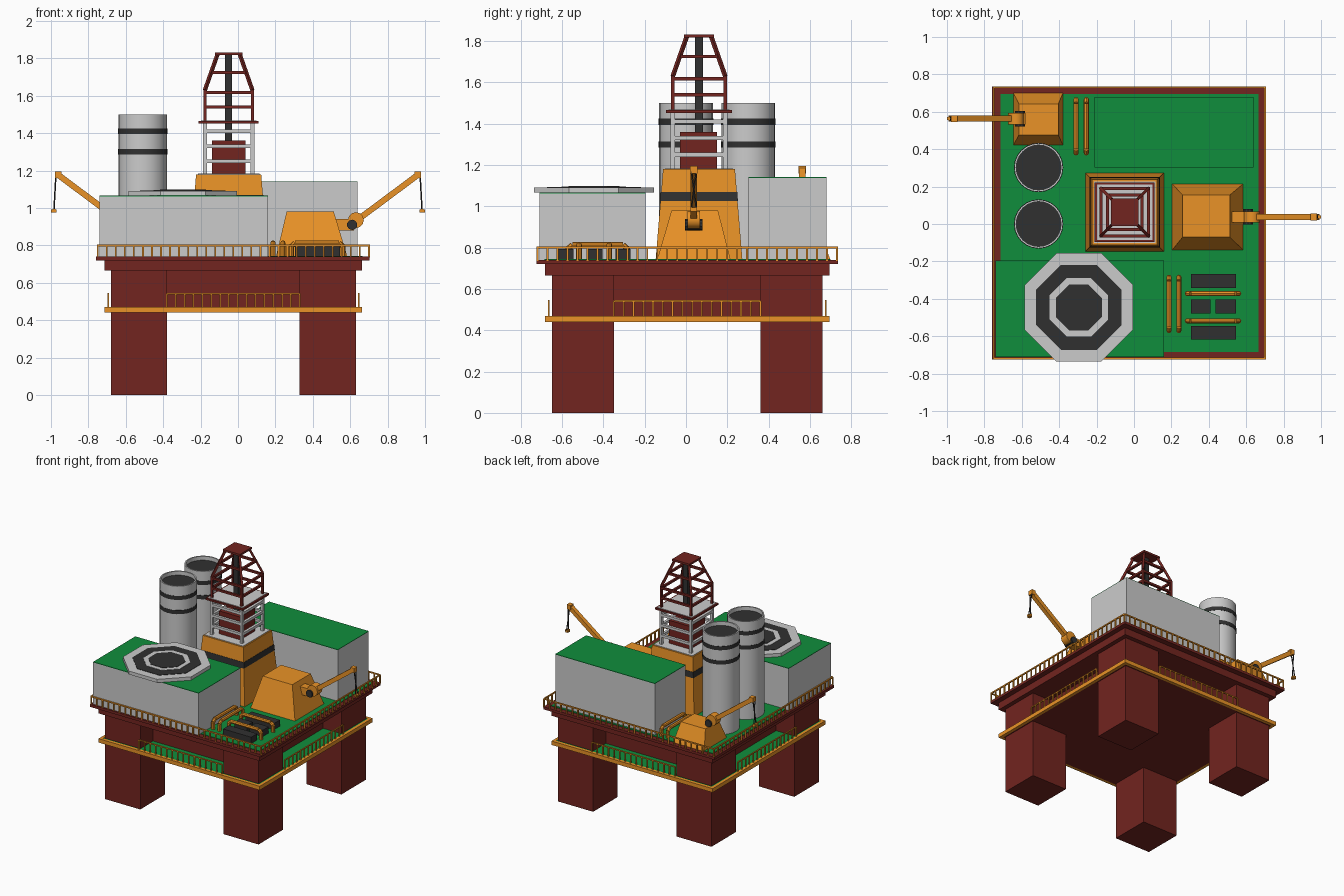
import bpy, bmesh, math
from mathutils import Vector, Matrix

if "Cube" in bpy.data.objects:
    bpy.data.objects.remove(bpy.data.objects["Cube"])


def colour(name, r, g, b):
    m = bpy.data.materials.new(name)
    m.diffuse_color = (r, g, b, 1)
    m.use_nodes = True
    m.node_tree.nodes["Principled BSDF"].inputs["Base Color"].default_value = m.diffuse_color
    return m


RED = colour("dark_red", 0.17, 0.018, 0.014)
ORANGE = colour("orange", 0.82, 0.29, 0.02)
GREEN = colour("green", 0.005, 0.27, 0.045)
DARK = colour("charcoal", 0.03, 0.03, 0.03)
GREY = None


def finish(name, bm, mat, smooth=False):
    bmesh.ops.recalc_face_normals(bm, faces=bm.faces)
    me = bpy.data.meshes.new(name)
    bm.to_mesh(me)
    bm.free()
    ob = bpy.data.objects.new(name, me)
    bpy.context.collection.objects.link(ob)
    if mat:
        me.materials.append(mat)
    if smooth:
        bpy.ops.object.select_all(action='DESELECT')
        ob.select_set(True)
        bpy.context.view_layer.objects.active = ob
        bpy.ops.object.shade_smooth_by_angle(angle=math.radians(35))
    return ob


def box(name, x0, x1, y0, y1, z0, z1, mat=GREY):
    return frustum(name, (x0, x1, y0, y1), (x0, x1, y0, y1), z0, z1, mat)


def frustum(name, low, top, z0, z1, mat):
    bm = bmesh.new()
    loops = [[bm.verts.new((r[i], r[j], z)) for i, j in ((0, 2), (1, 2), (1, 3), (0, 3))]
             for r, z in ((low, z0), (top, z1))]
    for loop in loops:
        bm.faces.new(loop)
    for i in range(4):
        k = (i + 1) % 4
        bm.faces.new((loops[0][i], loops[0][k], loops[1][k], loops[1][i]))
    return finish(name, bm, mat)


def square(cx, cy, h):
    return cx - h, cx + h, cy - h, cy + h


def rods(name, segments, width, mat, sides=4):
    """Bars between point pairs, all in one mesh."""
    bm = bmesh.new()
    r = width / 2 * (math.sqrt(2) if sides == 4 else 1)
    for p, q in segments:
        p, q = Vector(p), Vector(q)
        d = q - p
        spin = Matrix.Rotation(math.pi / 4 if sides == 4 else 0, 4, 'Z')
        mat4 = Matrix.Translation((p + q) / 2) @ d.to_track_quat('Z', 'Y').to_matrix().to_4x4() @ spin
        bmesh.ops.create_cone(bm, cap_ends=True, segments=sides, radius1=r, radius2=r,
                              depth=d.length, matrix=mat4)
    return finish(name, bm, mat, sides > 4)


def lathe(name, profile, x, y, sides, mat, smooth=True, turn=0.0):
    """Closed-ended turned shape from (radius, z) points."""
    bm = bmesh.new()
    rings = [[bm.verts.new((x + r * math.cos(turn + i * math.tau / sides),
                            y + r * math.sin(turn + i * math.tau / sides), z))
              for i in range(sides)] for r, z in profile]
    for a, b in zip(rings, rings[1:]):
        for i in range(sides):
            k = (i + 1) % sides
            bm.faces.new((a[i], a[k], b[k], b[i]))
    bm.faces.new(rings[0])
    bm.faces.new(rings[-1])
    return finish(name, bm, mat, smooth)


def fence(p, q, z0, z1, step):
    p, q = Vector((*p, 0)), Vector((*q, 0))
    n = round((q - p).length / step)
    up0, up1 = Vector((0, 0, z0)), Vector((0, 0, z1))
    pts = [p.lerp(q, i / n) for i in range(n + 1)]
    return [(a + up0, a + up1) for a in pts] + [(p + up1, q + up1)]


CX, CY = -0.025, 0.006

# legs
for sx in (-1, 1):
    for sy in (-1, 1):
        x, y = CX + sx * 0.505, CY + sy * 0.505
        box(f"leg_{sx}_{sy}", x - .15, x + .15, y - .15, y + .15, 0, 0.67, RED)

# lower walkway: red plate, orange rim, green floor
o, i = 0.688, 0.665
box("lower_plate", *square(CX, CY, i), 0.44, 0.465, RED)
for s in (-1, 1):
    a, b = sorted((s * i, s * o))
    box("rim_x", CX + a, CX + b, CY - o, CY + o, 0.44, 0.47, ORANGE)
    box("rim_y", CX - i, CX + i, CY + a, CY + b, 0.44, 0.47, ORANGE)
box("lower_floor", *square(CX, CY, i), 0.465, 0.469, GREEN)
box("inner_hull", *square(CX, CY, 0.50), 0.469, 0.67, RED)

# main deck
box("deck_beam", *square(CX, CY, 0.688), 0.665, 0.72, RED)
box("deck_plate", *square(CX - .003, CY, 0.73), 0.72, 0.74, RED)
box("deck_floor", *square(CX, CY, 0.69), 0.74, 0.744, GREEN)

# railings
low, high = [], []
for s in (-1, 1):
    low += fence((CX - .355, CY + s * .67), (CX + .355, CY + s * .67), .465, .542, .047)
    low += fence((CX + s * .67, CY - .355), (CX + s * .67, CY + .355), .465, .542, .047)
    e = .725
    high += fence((CX - e, CY + s * e), (CX + e, CY + s * e), .735, .8, .048)
    high += fence((CX + s * e, CY - e), (CX + s * e, CY + e), .735, .8, .048)
rods("lower_railing", low, 0.008, ORANGE)
rods("deck_railing", high, 0.009, ORANGE)

# accommodation blocks with green roofs
for name, r, z in (("front_block", (-.74, .16, -.71, -.195), 1.062),
                   ("rear_block", (-.21, .64, .303, .68), 1.138)):
    box(name, *r, 0.74, z)
    box(name + "_roof", *r, z, z + .004, GREEN)

# octagonal landing pad with painted rings
k = 1 / math.cos(math.pi / 8)
for n, (a, z0, z1, m) in enumerate(((.29, 1.066, 1.092, GREY), (.228, 1.09, 1.0945, DARK),
                                    (.156, 1.09, 1.097, GREY), (.123, 1.09, 1.0995, DARK))):
    lathe(f"landing_pad_{n}", [(a * k, z0), (a * k, z1)], -.295, -.446, 8, m, False, math.pi / 8)

# silos with dark bands and recessed tops
for y in (0.0, 0.302):
    lathe("silo", [(.13, .74), (.13, 1.5), (.12, 1.5), (.12, 1.465)], -.51, y, 24, GREY)
    lathe("silo_top", [(.12, 1.462), (.12, 1.47)], -.51, y, 24, DARK)
    for z in (1.285, 1.395):
        r = .132
        lathe("silo_band", [(.129, z), (r, z), (r, z + .03), (.129, z + .03)], -.51, y, 24, DARK)

# derrick base
TX, TY = -.05, .063
frustum("derrick_base", square(TX, TY, .21), square(TX, TY, .174), .74, 1.18, ORANGE)
frustum("derrick_base_band", square(TX, TY, .1885), square(TX, TY, .185), 1.025, 1.07, DARK)
box("derrick_base_cap", *square(TX, TY, .165), 1.178, 1.184)
box("derrick_core", *square(TX, TY - .003, .09), 1.18, 1.36, RED)
box("derrick_column", *square(TX, TY, .019), 1.36, 1.825, DARK)


# lattice: square hoops and corner posts from (half width, z) levels
def ring(h, z):
    return [Vector((TX + a * h, TY + b * h, z)) for a, b in ((-1, -1), (1, -1), (1, 1), (-1, 1))]


def lattice(name, posts, hoops, width, mat):
    segs = []
    for a, b in zip(posts, posts[1:]):
        segs += list(zip(ring(*a), ring(*b)))
    for h in hoops:
        c = ring(*h)
        segs += [(c[n], c[(n + 1) % 4]) for n in range(4)]
    rods(name, segs, width, mat)


lattice("derrick_lower_frame", [(.127, 1.18), (.127, 1.455)],
        [(.127, 1.25), (.127, 1.33), (.127, 1.41)], .02, GREY)
box("derrick_platform", *square(TX, TY, .16), 1.453, 1.466, RED)
box("derrick_platform_floor", *square(TX, TY, .148), 1.466, 1.469)
lattice("derrick_upper_frame", [(.127, 1.465), (.127, 1.63), (.06, 1.82)],
        [(.127, 1.54), (.127, 1.617), (.093, 1.725)], .016, RED)
box("derrick_crown", *square(TX, TY, .073), 1.817, 1.832, RED)


# crane head and boom, pointing along s on the x axis
def crane(tag, s, y, inner):
    def pt(x, dy, z):
        return s * x, y + dy, z
    rods(tag + "_mount", [(pt(inner, 0, .91), pt(.62, 0, .91))], .06, ORANGE)
    rods(tag + "_hub", [(pt(.63, -.03, .935), pt(.63, .03, .935))], .085, ORANGE, 12)
    rods(tag + "_drum", [(pt(.61, -.042, .91), pt(.61, .042, .91))], .055, DARK, 10)
    rods(tag + "_boom", [(pt(.63, 0, .93), pt(.955, 0, 1.172))], .032, ORANGE)
    rods(tag + "_boom_tip", [(pt(.945, 0, 1.178), pt(.978, 0, 1.178))], .036, ORANGE)
    rods(tag + "_cable", [(pt(.974, d, 1.17), pt(.984, -d, .99)) for d in (-.012, .012)], .006, DARK)
    rods(tag + "_hook", [(pt(.984, -.016, .985), pt(.984, .016, .985))], .018, ORANGE)
    rods(tag + "_hook_plate", [(pt(.97, 0, .985), pt(1.0, 0, .985))], .016, ORANGE)


frustum("right_crane_base", (.203, .585, -.14, .216), (.26, .512, -.07, .155), .74, .98, ORANGE)
crane("right_crane", 1, .038, .5)
frustum("left_crane_base", (-.645, -.38, .422, .7), (-.615, -.405, .477, .642), .74, .885, ORANGE)
crane("left_crane", -1, .563, .58)

# bent deck pipes
pipes = [((x, -.285), (x, -.57)) for x in (.187, .24)]
pipes += [((x, .665), (x, .38)) for x in (-.31, -.255)]
pipes += [((.285, y), (.56, y)) for y in (-.372, -.518)]
for n, (p, q) in enumerate(pipes):
    a, b = Vector((*p, .74)), Vector((*q, .74))
    d = (b - a).normalized() * .02
    u1, u2 = Vector((0, 0, .055)), Vector((0, 0, .073))
    path = [a, a + u1, a + d + u2, b - d + u2, b + u1, b]
    rods(f"deck_pipe_{n}", list(zip(path, path[1:])), .028, ORANGE, 8)

# dark storage containers
for n, r in enumerate(((.305, .545, -.342, -.268), (.305, .41, -.478, -.404),
                       (.435, .545, -.478, -.404), (.305, .545, -.618, -.545))):
    box(f"container_{n}", *r, .74, .793, DARK)
